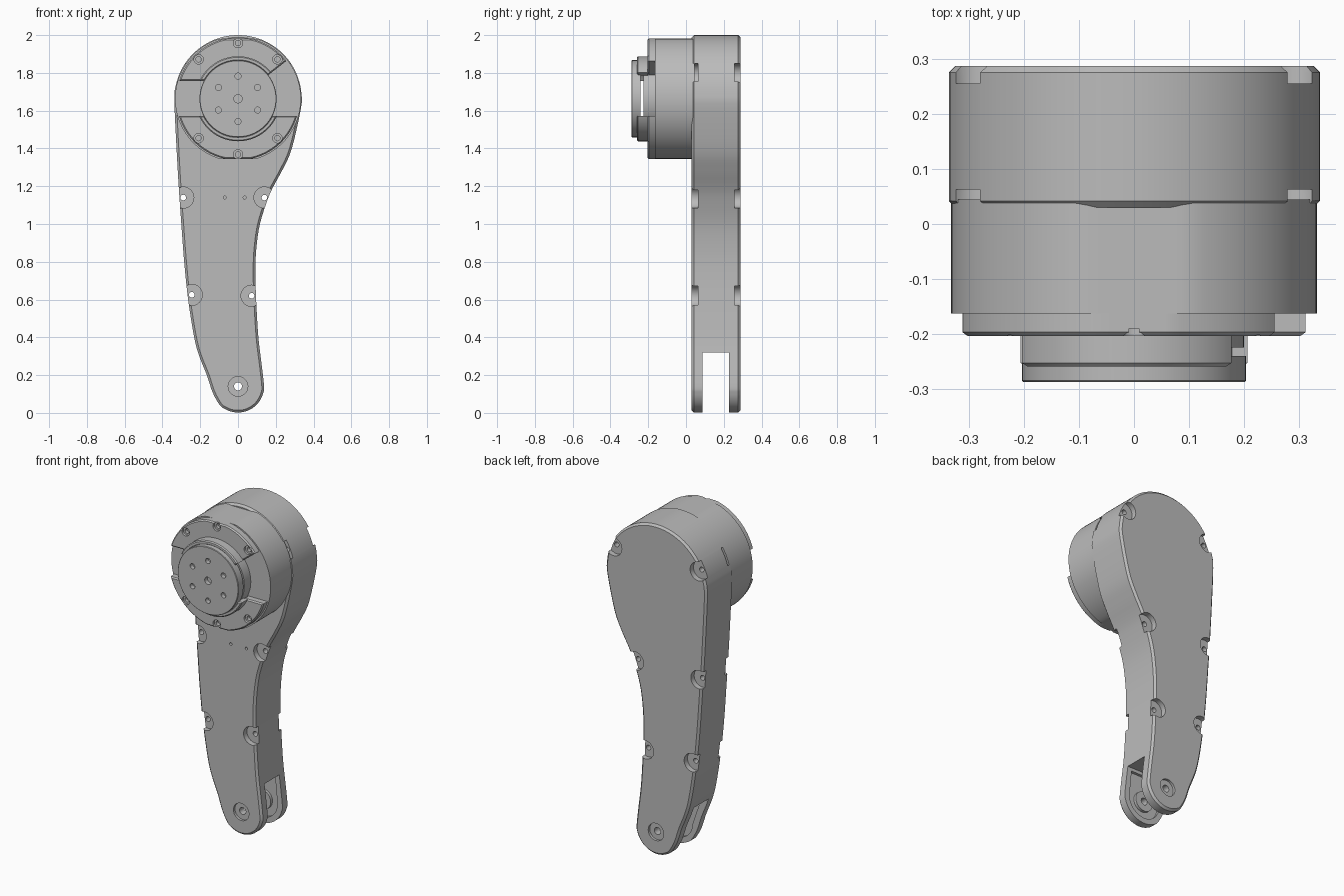
import bpy
import bmesh
from math import sin, cos, asin, pi, radians

cube = bpy.data.objects.get("Cube")
if cube:
    bpy.data.objects.remove(cube, do_unlink=True)

grey = bpy.data.materials.new("machined grey")
grey.use_nodes = True
grey.diffuse_color = (0.5, 0.5, 0.5, 1)
grey.node_tree.nodes["Principled BSDF"].inputs["Base Color"].default_value = (0.5, 0.5, 0.5, 1)

HEAD_Z, HEAD_R = 1.663, 0.337
PIVOT_Z, PIVOT_R = 0.14, 0.138


def arc(r, a0, a1, n, cx=0.0, cz=0.0):
    return [(cx + r * cos(a0 + (a1 - a0) * i / n), cz + r * sin(a0 + (a1 - a0) * i / n))
            for i in range(n + 1)]


def circle(r, cx=0.0, cz=HEAD_Z, n=32):
    return arc(r, 0, 2 * pi, n, cx, cz)[:-1]


def smooth_loop(pts, steps=4):
    """Closed Catmull-Rom curve through the points."""
    out, n = [], len(pts)
    for i in range(n):
        p0, p1, p2, p3 = (pts[(i + k - 1) % n] for k in range(4))
        for s in range(steps):
            t = s / steps
            out.append(tuple(0.5 * (2 * b + (c - a) * t + (2 * a - 5 * b + 4 * c - d) * t * t
                                    + (3 * b - a - 3 * c + d) * t ** 3)
                             for a, b, c, d in zip(p0, p1, p2, p3)))
    return out


def prism(name, profiles, y0, y1, front=0.0, back=0.0):
    """Extrude x-z profiles from y0 to y1, with optional chamfered rims."""
    bm = bmesh.new()
    for pts in profiles:
        a = [bm.verts.new((x, y0, z)) for x, z in pts]
        b = [bm.verts.new((x, y1, z)) for x, z in pts]
        bm.faces.new(a)
        bm.faces.new(b[::-1])
        for i in range(len(pts)):
            j = (i + 1) % len(pts)
            bm.faces.new((a[j], a[i], b[i], b[j]))
    bmesh.ops.recalc_face_normals(bm, faces=bm.faces)
    for y, size in ((y0, front), (y1, back)):
        if size:
            rim = [e for e in bm.edges if all(abs(v.co.y - y) < 1e-5 for v in e.verts)]
            bmesh.ops.bevel(bm, geom=rim, offset=size, segments=1, profile=0.5, affect='EDGES')
    mesh = bpy.data.meshes.new(name)
    bm.to_mesh(mesh)
    bm.free()
    mesh.materials.append(grey)
    ob = bpy.data.objects.new(name, mesh)
    bpy.context.collection.objects.link(ob)
    return ob


def cut(ob, profiles, y0, y1):
    """Subtract extruded profiles from an object."""
    cutter = prism("cutter", profiles, y0, y1)
    cutter.hide_render = True
    mod = ob.modifiers.new("cut", 'BOOLEAN')
    mod.operation, mod.solver, mod.object = 'DIFFERENCE', 'EXACT', cutter
    bpy.context.view_layer.objects.active = ob
    bpy.ops.object.modifier_apply(modifier=mod.name)
    bpy.data.objects.remove(cutter, do_unlink=True)


# Arm: round head, curved sides, small rounded foot
right_side = [(0.285, 1.4), (0.237, 1.29), (0.188, 1.2), (0.157, 1.13), (0.116, 1.0),
              (0.097, 0.87), (0.092, 0.75), (0.096, 0.6), (0.108, 0.4), (0.126, 0.25)]
left_side = [(-0.135, 0.11), (-0.165, 0.2), (-0.205, 0.3), (-0.232, 0.4), (-0.264, 0.6),
             (-0.285, 0.8), (-0.3, 1.0), (-0.314, 1.2), (-0.328, 1.45)]
outline = (arc(HEAD_R, pi, -0.15, 14, cz=HEAD_Z) + right_side
           + arc(PIVOT_R, 0, -0.75 * pi, 9, cz=PIVOT_Z) + left_side)
arm = prism("arm_body", [smooth_loop(outline)], 0.03, 0.288, 0.012, 0.012)

# Screw pockets along both edges, on front and back
screws = [(-0.285, 1.795), (0.285, 1.795), (-0.29, 1.14), (0.14, 1.14),
          (-0.245, 0.625), (0.072, 0.62)]
pockets = [circle(0.056, x, z) for x, z in screws]
cut(arm, pockets, -0.1, 0.063)
cut(arm, pockets, 0.256, 0.4)
cut(arm, [circle(0.015, x, z, 16) for x, z in screws], -0.1, 0.4)
cut(arm, [circle(0.008, x, 1.14, 12) for x in (-0.07, 0.035)], -0.1, 0.05)

# Fork slot with hollowed cheeks
cut(arm, [[(-0.5, -0.1), (0.5, -0.1), (0.5, 0.32), (-0.5, 0.32)]], 0.087, 0.228)
hollow = arc(0.105, 0, -pi, 16, cz=PIVOT_Z) + [(-0.16, 0.3), (0.09, 0.3)]
cut(arm, [hollow], 0.07, 0.245)

# Pivot hole with counterbores
cut(arm, [circle(0.052, 0, PIVOT_Z)], -0.1, 0.045)
cut(arm, [circle(0.052, 0, PIVOT_Z)], 0.273, 0.4)
cut(arm, [circle(0.021, 0, PIVOT_Z)], -0.1, 0.4)
for side, y0, y1 in (("front", 0.068, 0.087), ("back", 0.228, 0.247)):
    boss = prism(side + "_pivot_boss", [circle(0.06, 0, PIVOT_Z)], y0, y1)
    cut(boss, [circle(0.021, 0, PIVOT_Z)], -0.1, 0.4)


# Motor housing with flats at top and bottom
def flatten(pts):
    return [(x, HEAD_Z + max(-0.318, min(0.318, z - HEAD_Z))) for x, z in pts]


prism("motor_housing", [flatten(circle(0.333, n=96))], -0.163, 0.045)
prism("inner_hub", [circle(0.2, n=64)], -0.225, -0.16)


# Upper and lower clamps, each with a raised collar
def upper_ends(r):
    return radians(38), pi - asin(0.095 / r)


def lower_ends(r):
    return pi + asin(0.09 / r), 2 * pi - asin(0.09 / r)


def segment(r_in, r_out, ends):
    a0, a1 = ends(r_out)
    b0, b1 = ends(r_in)
    return flatten(arc(r_out, a0, a1, 48, cz=HEAD_Z) + arc(r_in, b1, b0, 40, cz=HEAD_Z))


for side, ends, angles in (("upper", upper_ends, (45, 90, 135)),
                           ("lower", lower_ends, (225, 270, 315))):
    clamp = prism(side + "_clamp", [segment(0.206, 0.325, ends)], -0.204, -0.16, front=0.007)
    spots = [(0.295 * cos(radians(a)), HEAD_Z + 0.295 * sin(radians(a))) for a in angles]
    cut(clamp, [circle(0.025, x, z, 24) for x, z in spots], -0.3, -0.19)
    cut(clamp, [circle(0.014, x, z, 16) for x, z in spots], -0.3, -0.17)
    prism(side + "_collar", [segment(0.2, 0.225, ends)], -0.259, -0.2, front=0.006)

# Output disc with a centre hole and a ring of bolt holes
disc = prism("output_disc", [circle(0.204, n=64)], -0.288, -0.24, front=0.003)
bolts = [(0.12 * cos(radians(a)), HEAD_Z + 0.12 * sin(radians(a))) for a in range(30, 390, 60)]
cut(disc, [circle(0.016, x, z, 20) for x, z in bolts] + [circle(0.022, n=24)], -0.4, -0.262)

# Smooth the round walls, keep the edges sharp
bpy.ops.object.select_all(action='DESELECT')
for ob in bpy.context.collection.objects:
    if ob.type == 'MESH':
        ob.select_set(True)
        bpy.context.view_layer.objects.active = ob
bpy.ops.object.shade_smooth_by_angle(angle=radians(25))
